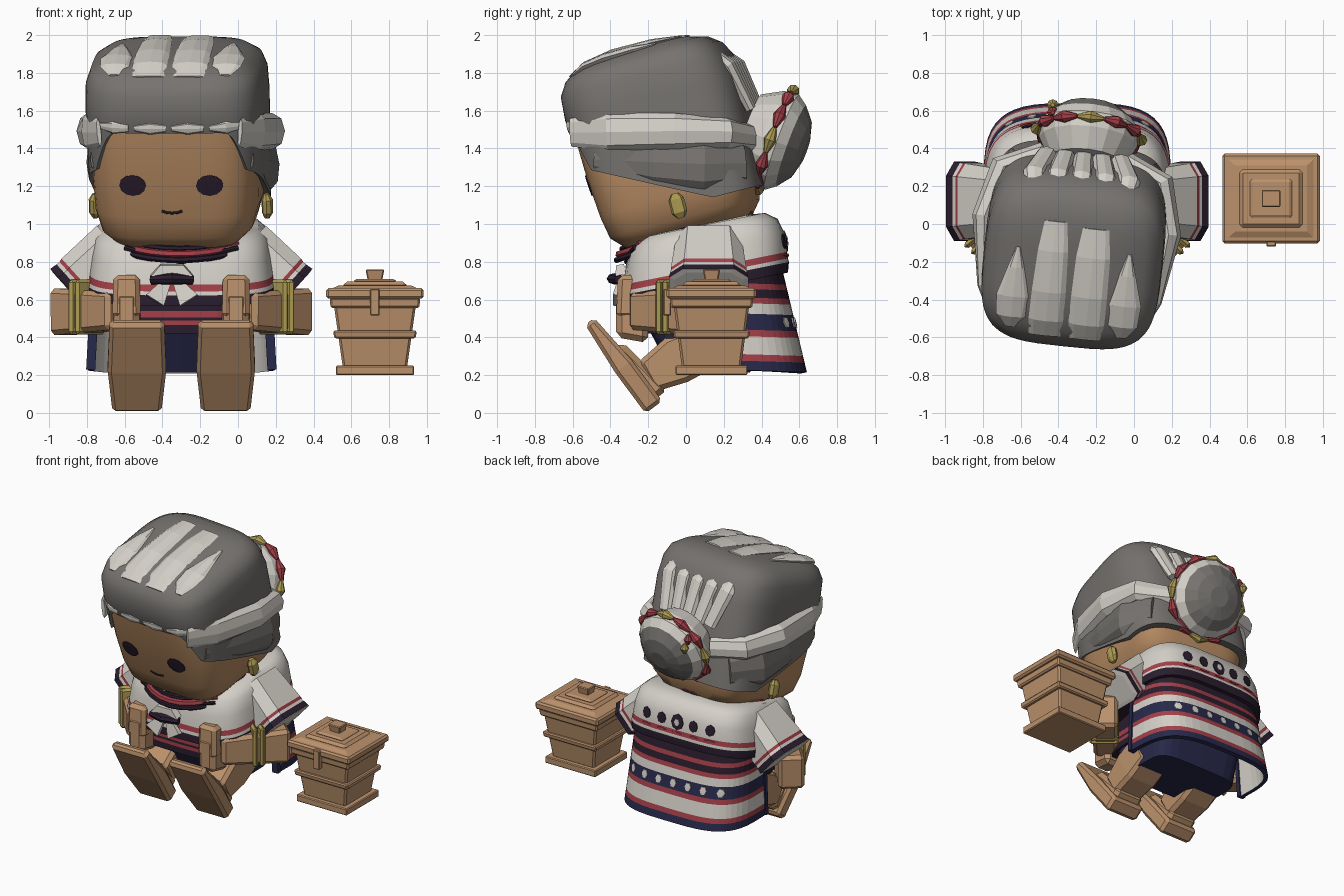
import bpy, bmesh
from math import sin, cos, pi, radians
from mathutils import Vector as V, Matrix as M
from mathutils.bvhtree import BVHTree

if "Cube" in bpy.data.objects:
    bpy.data.objects.remove(bpy.data.objects["Cube"])

def material(name, *rgb):
    m = bpy.data.materials.new(name)
    m.use_nodes = True
    m.diffuse_color = (*rgb, 1)
    m.node_tree.nodes["Principled BSDF"].inputs["Base Color"].default_value = (*rgb, 1)
    return m

SKIN = material("skin", .46, .25, .118)
WOOD = material("warm wood", .5, .285, .15)
GREY = material("grey hair", .18, .17, .16)
NAVY = material("navy cloth", .021, .022, .07)
DARK = material("dark trim", .022, .012, .026)
RED = material("red trim", .37, .05, .065)
GOLD = material("old gold", .42, .33, .085)
PALE = material("pale cloth", .66, .63, .58)

CX = -.3                       # figure's middle plane
ONE = M.Identity(4)
HEAD = M.Translation((-.31, -.07, 1.34)) @ M.Rotation(radians(-6), 4, 'Z') @ M.Rotation(radians(15), 4, 'X')
SQUARE = [(-1, -1), (1, -1), (1, 1), (-1, 1)]
OCT = [(cos(i * pi / 4), sin(i * pi / 4)) for i in range(8)]

def loft(name, rows, mats, matrix=ONE, closed=True, bevel=0, smooth=False):
    """Skin rows of points; mats is one material or one per band."""
    bands = mats if isinstance(mats, list) else [mats] * (len(rows) - 1)
    slots = sorted(set(bands), key=lambda m: (m == PALE, m.name))
    bm = bmesh.new()
    grid = [[bm.verts.new(p) for p in r] for r in rows]
    n = len(rows[0])
    for j, mat in enumerate(bands):
        for i in range(n if closed else n - 1):
            k = (i + 1) % n
            f = bm.faces.new((grid[j][i], grid[j][k], grid[j + 1][k], grid[j + 1][i]))
            f.material_index = slots.index(mat)
    if closed:
        bm.faces.new(grid[0]).material_index = slots.index(bands[0])
        bm.faces.new(grid[-1]).material_index = slots.index(bands[-1])
    bmesh.ops.recalc_face_normals(bm, faces=bm.faces)
    if not closed and sum(f.normal.y for f in bm.faces) < 0:
        bmesh.ops.reverse_faces(bm, faces=bm.faces)
    me = bpy.data.meshes.new(name)
    bm.to_mesh(me)
    bm.free()
    for m in slots:
        me.materials.append(m)
    ob = bpy.data.objects.new(name, me)
    bpy.context.collection.objects.link(ob)
    ob.matrix_world = matrix
    if bevel:
        mod = ob.modifiers.new("bevel", 'BEVEL')
        mod.width, mod.segments = bevel, 1
    if smooth:
        bpy.ops.object.select_all(action='DESELECT')
        ob.select_set(True)
        bpy.context.view_layer.objects.active = ob
        bpy.ops.object.shade_smooth_by_angle(angle=radians(40))
    return ob

def ring(z, hx, y0, y1, cx=0, p=3.7, n=40, slant=0):
    """Rounded-square loop; slant raises the back."""
    pts = []
    for i in range(n):
        c, s = cos(2 * pi * i / n), sin(2 * pi * i / n)
        x = hx * abs(c) ** (2 / p) * (1 if c > 0 else -1)
        y = (y0 + y1) / 2 + (y1 - y0) / 2 * abs(s) ** (2 / p) * (1 if s > 0 else -1)
        pts.append(V((cx + x, y, z + slant * (y - .1))))
    return pts

def tube(name, path, sizes, mats, shape=OCT, up=(0, 0, 1), **kw):
    """Sweep a section of (side, up) half sizes along a path."""
    path = [V(p) for p in path]
    rows = []
    for i, p in enumerate(path):
        t = path[min(i + 1, len(path) - 1)] - path[max(i - 1, 0)]
        side = t.cross(V(up)).normalized()
        top = side.cross(t).normalized()
        a, b = sizes[i]
        rows.append([p + side * a * u + top * b * v for u, v in shape])
    return loft(name, rows, mats, **kw)

def surface(ob):
    return BVHTree.FromPolygons([v.co for v in ob.data.vertices], [list(p.vertices) for p in ob.data.polygons])

def hit(bvh, origin, way, lift=.006):
    p = bvh.ray_cast(V(origin), V(way))[0]
    return (p or V(origin) + V(way) * 1.5) - V(way) * lift

def decal(name, bvh, x, z, rx, rz, mat, way, matrix=ONE, n=12):
    """Thin plate laid on a surface along the y axis."""
    rows = [[hit(bvh, (x + k * rx * cos(2 * pi * i / n), -2 * way, z + k * rz * sin(2 * pi * i / n)), (0, way, 0), d)
             for i in range(n)] for k, d in ((1, -.002), (1, .006), (.5, .007))]
    return loft(name, rows, mat, matrix)

# Head and face
head = loft("head", [ring(*r, p=4.3) for r in ((-.405, .24, -.27, .24), (-.39, .33, -.35, .32), (-.32, .4, -.415, .375),
            (-.2, .435, -.435, .41), (0, .445, -.45, .42), (.2, .44, -.455, .42), (.4, .42, -.44, .4))],
            SKIN, HEAD, smooth=True)
face = surface(head)
for s, side in ((-1, "right"), (1, "left")):
    decal(side + "_eye", face, s * .205, -.022, .072, .057, DARK, 1, HEAD)
    tube(side + "_earring", [(s * .455, .01, -.32), (s * .46, .01, -.29), (s * .46, .01, -.22), (s * .455, .01, -.19)],
         [(.015, .02), (.03, .042), (.03, .042), (.015, .02)], GOLD, up=(0, 1, 0), matrix=HEAD)
tube("mouth", [hit(face, (x, -2, -.175 + 4 * x * x), (0, 1, 0), .002) for x in (-.055, -.03, 0, .03, .055)],
     [(.005, .007)] * 5, DARK, matrix=HEAD)

# Hair cap with a hairline sweeping down to the nape
def hairline(y):
    if y < -.45:
        return .27
    if y < -.395:
        return .27 - (y + .45) / .055 * .22
    return max(-.26, .05 - (y + .395) * .52)

rim = [V((p.x, p.y, hairline(p.y))) for p in ring(0, .464, -.472, .445, p=4.2, n=60)]
inner = [V((p.x * .92, p.y * .92, p.z + .01)) for p in rim]
hair = loft("hair_cap", [inner, rim] + [ring(*r, n=60) for r in ((.34, .475, -.485, .47), (.47, .47, -.475, .44),
            (.54, .445, -.43, .4), (.585, .38, -.36, .34), (.61, .28, -.25, .25), (.62, .14, -.12, .14))],
            GREY, HEAD, smooth=True)
cap = surface(hair)
for x, y0, y1, widths in ((-.11, -.4, .24, (.085, .092, .09, .08, .06)), (.105, -.4, .22, (.08, .095, .095, .09, .07)),
                          (-.295, -.37, .08, (.03, .08, .09, .045, .01)), (.295, -.37, .1, (.03, .08, .09, .045, .01))):
    path = [hit(cap, (x, y0 + (y1 - y0) * t, 2), (0, 0, -1), .004) for t in (0, .15, .4, .75, 1)]
    tube("top_strand", path, list(zip(widths, (.006, .02, .025, .02, .006))), PALE, matrix=HEAD)
for i in range(5):
    x = (i - 2) * .14
    tube("back_strand", [(x * .85, .33, .56), (x * .9, .44, .4), (x * .7, .49, .15)],
         [(.035, .015), (.06, .04), (.05, .03)], PALE, up=(0, 1, 0), matrix=HEAD)
for x in (-.3, -.1, .1, .3):
    tube("fringe_strand", [hit(cap, (x + d, -2, .3), (0, 1, 0), 0) for d in (-.085, 0, .085)],
         [(.008, .015), (.015, .035), (.008, .02)], PALE, matrix=HEAD)
for s in (-1, 1):
    tube("side_roll", [(s * .375, -.45, .27), (s * .455, -.25, .22), (s * .49, .1, .13), (s * .43, .36, .05), (s * .22, .46, 0)],
         [(.012, .075), (.035, .1), (.065, .095), (.06, .08), (.04, .07)], PALE, matrix=HEAD)
    tube("lower_roll", [(s * .42, -.36, .1), (s * .455, -.05, .0), (s * .46, .2, -.08), (s * .36, .4, -.13)],
         [(.015, .05), (.035, .11), (.05, .13), (.03, .1)], GREY, matrix=HEAD)

# Bun with a ring of beads
BUN = M.Translation((-.24, .46, 1.45)) @ V((.1, .93, -.34)).to_track_quat('Z', 'Y').to_matrix().to_4x4()
loft("bun", [[(r * cos(i * pi / 8), r * sin(i * pi / 8), z) for i in range(16)] for z, r in
     ((-.14, .2), (-.03, .26), (.05, .268), (.105, .228), (.16, .16), (.185, .07))],
     [PALE, PALE, PALE, GREY, GREY], BUN)
for k in range(12):
    path = [(.275 * cos(a), .275 * sin(a), .015) for a in [(k + d) * pi / 6 for d in (-.48, 0, .48)]]
    tube("bun_bead", path, [(.012, .012), (.036, .034), (.012, .012)], GOLD if k % 3 == 0 else RED, matrix=BUN)
for y, z, m in ((.59, 1.58, RED), (.63, 1.53, GOLD)):
    tube("hanging_bead", [(-.43, y, z + .035), (-.43, y, z), (-.43, y, z - .035)],
         [(.01, .01), (.03, .03), (.01, .01)], m, up=(0, 1, 0))

# Upper garment, collar and bow
poncho = loft("poncho", [ring(*r, cx=CX, slant=.2) for r in ((.655, .5, -.34, .54), (.71, .5, -.34, .545),
              (.73, .495, -.335, .54), (.765, .49, -.33, .535), (.86, .475, -.32, .525), (.95, .455, -.29, .485),
              (.995, .41, -.24, .42), (1.005, .25, -.18, .3))],
              [DARK, PALE, RED, PALE, PALE, PALE, PALE], smooth=True)
back = surface(poncho)
for name, r, z, t, m in (("collar_outer", .375, .925, .017, DARK), ("collar_inner", .36, .95, .022, RED),
                         ("collar_top", .345, .975, .016, DARK)):
    bpy.ops.mesh.primitive_torus_add(location=(CX - .01, -.01, z), rotation=(radians(18), 0, 0), major_radius=r,
                                     minor_radius=t, major_segments=28, minor_segments=6)
    bpy.context.object.name = name
    bpy.context.object.data.materials.append(m)
for z, m in ((.8, DARK), (.828, RED), (.856, DARK)):
    tube("collar_front", [hit(back, (CX + x, -2, z + .25 * abs(x)), (0, 1, 0), .004) for x in (-.3, -.2, -.1, 0, .1, .2, .3)],
         [(.012, .014)] * 7, m)
BX = -.35
tube("bow_knot", [(BX - .11, -.35, .705), (BX, -.38, .71), (BX + .11, -.35, .705)],
     [(.03, .025), (.04, .03), (.03, .025)], DARK)
tube("bow_top", [(BX, -.34, .73), (BX, -.35, .785)], [(.11, .035), (.06, .02)], PALE, SQUARE, up=(0, 1, 0))
for s in (-1, 1):
    tube("bow_tail", [(BX + s * .03, -.35, .69), (BX + s * .09, -.37, .595)], [(.025, .012), (.055, .018)],
         PALE, SQUARE, up=(0, 1, 0))

# Striped cape hanging open at the front, with bound edges
bands = ((.22, NAVY), (.27, RED), (.305, PALE), (.4, RED), (.435, NAVY), (.52, PALE), (.575, RED), (.605, DARK),
         (.65, RED), (.68, DARK), (.76, DARK))
rows = []
for z, _ in bands:
    t = (z - .22) / .54
    loop = ring(z, .495 - .03 * t, -.24 + .1 * t, .64 - .13 * t, CX, 3.5, 48)
    rows.append([p + V((0, 0, .03 * (.5 - p.y))) for p in loop[:25]])
cape = loft("cape", rows, [m for _, m in bands[:-1]], closed=False)
shell = cape.modifiers.new("thickness", 'SOLIDIFY')
shell.thickness, shell.offset, shell.material_offset = .03, -1, 10
for end in (0, -1):
    tube("cape_edge", [r[end] + V((.015 if end else -.015, -.005, 0)) for r in rows[:8]], [(.024, .015)] * 8, NAVY, SQUARE,
         up=(0, 1, 0))
low = surface(cape)
for i in range(-2, 3):
    decal("back_diamond", back, CX + i * .13, .91, *((.035, .04) if i else (.05, .055)), DARK, -1, n=8)
    decal("back_dash", back, CX + i * .13, .835, .04, .008, RED, -1, n=4)
for i in range(-3, 4):
    decal("cape_dot", low, CX + i * .12, .478, .025, .03, PALE, -1, n=6)
decal("back_diamond_heart", back, CX, .91, .022, .026, PALE, -1, n=6).location.y = .005

# Skirt and sash
loft("skirt", [ring(z, h, y0, y1, CX, 5, 24) for z, h, y0, y1 in ((.215, .34, -.08, .34), (.45, .36, -.2, .4), (.5, .36, -.22, .4))], NAVY)
loft("sash", [ring(z, .37, -.27, .4, CX, 4, 24) for z in (.42, .465, .49, .505, .54, .64)], [DARK, RED, DARK, RED, DARK])

# Limbs, built for both sides
for s, side in ((-1, "right_"), (1, "left_")):
    def at(x, y, z):
        return (CX + s * x, y, z)
    a, b = V(at(.36, .12, .895)), V(at(.61, .12, .67))
    tube(side + "sleeve", [a.lerp(b, t) for t in (0, .76, .82, .88, 1, 1.01)],
         [(.17, .13), (.2, .125), (.2, .12), (.205, .12), (.21, .125), (.18, .1)], [PALE, RED, PALE, DARK, PALE],
         [(-1, -.8), (-.7, -1), (.7, -1), (1, -.8), (1, .5), (.65, 1), (-.65, 1), (-1, .5)])
    tube(side + "forearm", [at(.64, .1, .535), at(.33, -.26, .54)], [(.09, .125), (.08, .1)], WOOD, SQUARE, bevel=.025)
    for k in (0, .035):
        tube(side + "bracelet", [at(.53 - k, -.045 - k, .56), at(.508 - k, -.071 - k, .56)], [(.1, .145)] * 2, GOLD, SQUARE, bevel=.015)
    tube(side + "palm", [at(.29, -.2, .52), at(.29, -.37, .52)], [(.08, .15), (.065, .12)], WOOD, SQUARE, bevel=.03)
    tube(side + "thumb", [at(.29, -.3, .5), at(.29, -.3, .73)], [(.075, .07), (.07, .06)], WOOD, SQUARE, up=(0, 1, 0), bevel=.025)
    foot = .235
    tube(side + "foot", [at(foot, -.17, .03), at(foot, -.33, .245), at(foot, -.51, .485)],
         [(.13, .055), (.155, .055), (.145, .03)], WOOD, SQUARE, up=(0, 1, 0), bevel=.02)
    tube(side + "shoe_upper", [at(foot, -.14, .09), at(foot, -.36, .36)], [(.115, .06), (.11, .03)], WOOD, SQUARE, up=(0, 1, 0), bevel=.03)
    tube(side + "leg", [at(foot, -.21, .19), at(foot, -.05, .28), at(foot, .12, .36)], [(.11, .09), (.12, .13), (.12, .12)],
         WOOD, SQUARE, bevel=.025)

# Lidded box beside the figure
for name, z0, h0, z1, h1, bev in (("box_foot", .2, .207, .25, .207, .006), ("box_body", .24, .17, .59, .22, .012),
                                  ("box_band", .395, .215, .435, .222, .008), ("box_rim", .555, .235, .61, .24, .01),
                                  ("lid_slab", .605, .258, .66, .258, .012), ("lid_slope", .655, .235, .675, .19, 0),
                                  ("lid_step", .66, .17, .695, .165, .03), ("lid_top", .69, .115, .71, .105, .01),
                                  ("lid_knob", .7, .038, .76, .05, .006)):
    loft(name, [[(.725 + u * h, .135 + v * h * .92, z) for u, v in SQUARE] for z, h in ((z0, h0), (z1, h1))], WOOD, bevel=bev)
tube("box_latch", [(.725, -.1, .515), (.725, -.1, .655)], [(.025, .02)] * 2, WOOD, SQUARE, up=(0, 1, 0), bevel=.005)
